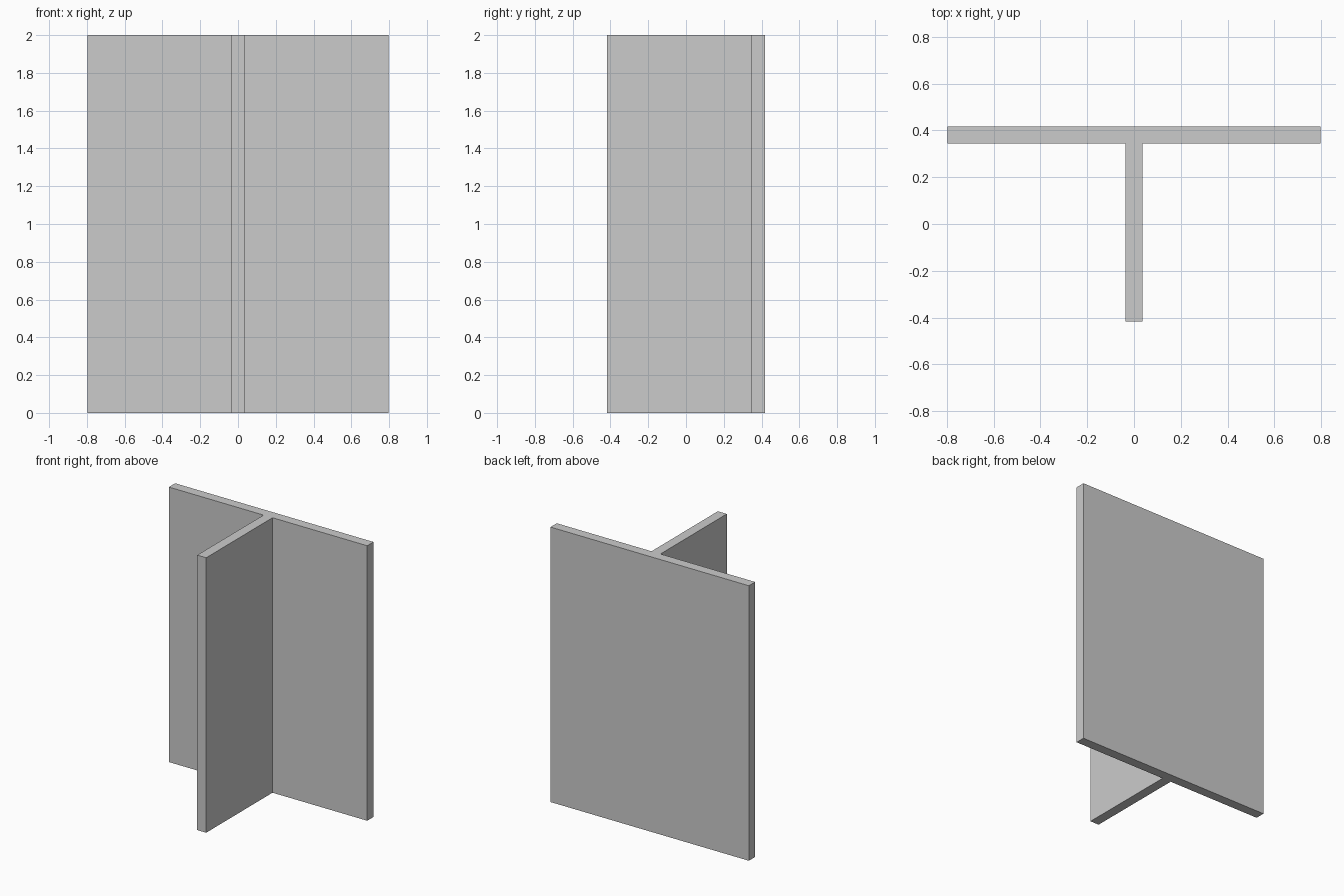
import bpy, bmesh

if "Cube" in bpy.data.objects:
    bpy.data.objects.remove(bpy.data.objects["Cube"])

# Overall dimensions of the T-section beam
HALF_W, HALF_D, HALF_WEB, HEIGHT = 0.798, 0.417, 0.036, 2.0
FLANGE_FRONT = 0.345

# Right half of the T profile, mirrored to close the outline
right = [(HALF_WEB, -HALF_D), (HALF_WEB, FLANGE_FRONT),
         (HALF_W, FLANGE_FRONT), (HALF_W, HALF_D)]
profile = right + [(-x, y) for x, y in reversed(right)]

# Extrude the profile upward
bm = bmesh.new()
base = bm.faces.new([bm.verts.new((x, y, 0)) for x, y in profile])
top = bmesh.ops.extrude_face_region(bm, geom=[base], use_keep_orig=True)
verts = [g for g in top["geom"] if isinstance(g, bmesh.types.BMVert)]
bmesh.ops.translate(bm, verts=verts, vec=(0, 0, HEIGHT))
bmesh.ops.recalc_face_normals(bm, faces=bm.faces[:])

mesh = bpy.data.meshes.new("t_beam")
bm.to_mesh(mesh)
bm.free()
bpy.context.collection.objects.link(bpy.data.objects.new("t_beam", mesh))
